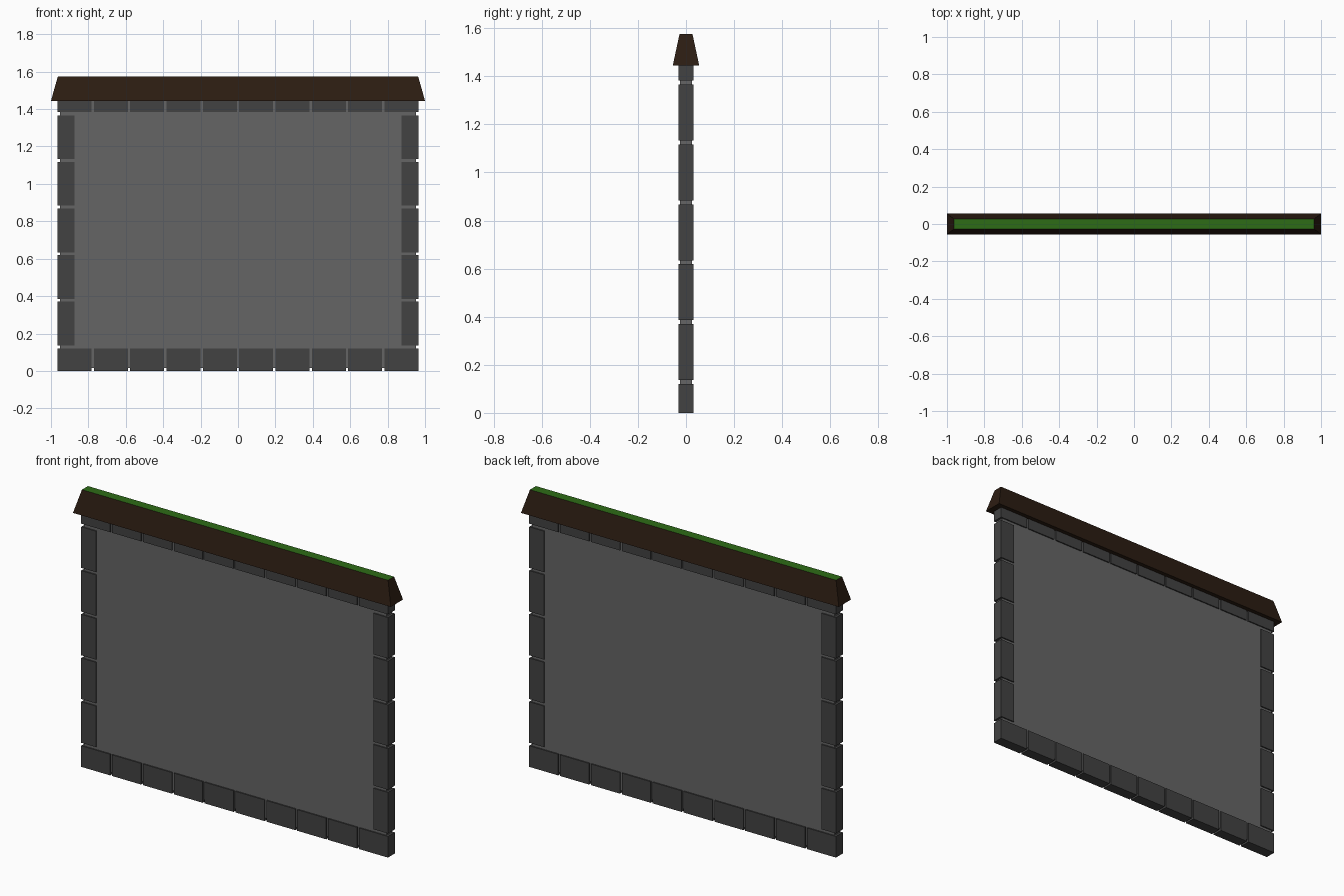
import bpy, bmesh

if "Cube" in bpy.data.objects:
    bpy.data.objects.remove(bpy.data.objects["Cube"])


def material(name, rgb):
    m = bpy.data.materials.new(name)
    m.diffuse_color = (*rgb, 1)
    m.use_nodes = True
    m.node_tree.nodes["Principled BSDF"].inputs["Base Color"].default_value = m.diffuse_color
    return m


STONE = material("dark_stone", (0.055, 0.055, 0.055))
PLASTER = material("grey_panel", (0.13, 0.13, 0.13))
WOOD = material("dark_brown", (0.025, 0.012, 0.006))
GREEN = material("green", (0.027, 0.15, 0.008))


def block(name, x, y, z, mat, top=None):
    """Box from (min, max) ranges; top = half sizes of a tapered upper face."""
    bm = bmesh.new()
    bmesh.ops.create_cube(bm, size=1)
    for v in bm.verts:
        upper = v.co.z > 0
        sx, sy = v.co.x > 0, v.co.y > 0
        v.co = (x[sx], y[sy], z[upper])
        if top and upper:
            v.co.x = top[0] if sx else -top[0]
            v.co.y = top[1] if sy else -top[1]
    mesh = bpy.data.meshes.new(name)
    bm.to_mesh(mesh)
    bm.free()
    mesh.materials.append(mat)
    obj = bpy.data.objects.new(name, mesh)
    bpy.context.collection.objects.link(obj)
    return obj


HALF, DEPTH = 0.965, (-0.031, 0.031)

# Inset wall panel
block("wall_panel", (-0.952, 0.952), (-0.024, 0.024), (0.015, 1.49), PLASTER)

# Bottom and top rows of ten stones
GAP, COUNT = 0.012, 10
width = (2 * HALF - GAP * (COUNT - 1)) / COUNT
for i in range(COUNT):
    x0 = -HALF + i * (width + GAP)
    block(f"bottom_stone_{i + 1}", (x0, x0 + width), DEPTH, (0, 0.12), STONE)
    block(f"top_stone_{i + 1}", (x0, x0 + width), DEPTH, (1.383, 1.503), STONE)

# Side columns of five stones
for i in range(5):
    z0 = 0.137 + i * 0.2487
    for side, x in (("left", (-HALF, -0.873)), ("right", (0.873, HALF))):
        block(f"{side}_stone_{i + 1}", x, DEPTH, (z0, z0 + 0.233), STONE)

# Tapered coping with a green top face
cap = block("coping", (-1, 1), (-0.055, 0.055), (1.444, 1.575), WOOD, top=(0.963, 0.027))
cap.data.materials.append(GREEN)
for p in cap.data.polygons:
    if p.normal.z > 0.9:
        p.material_index = 1
